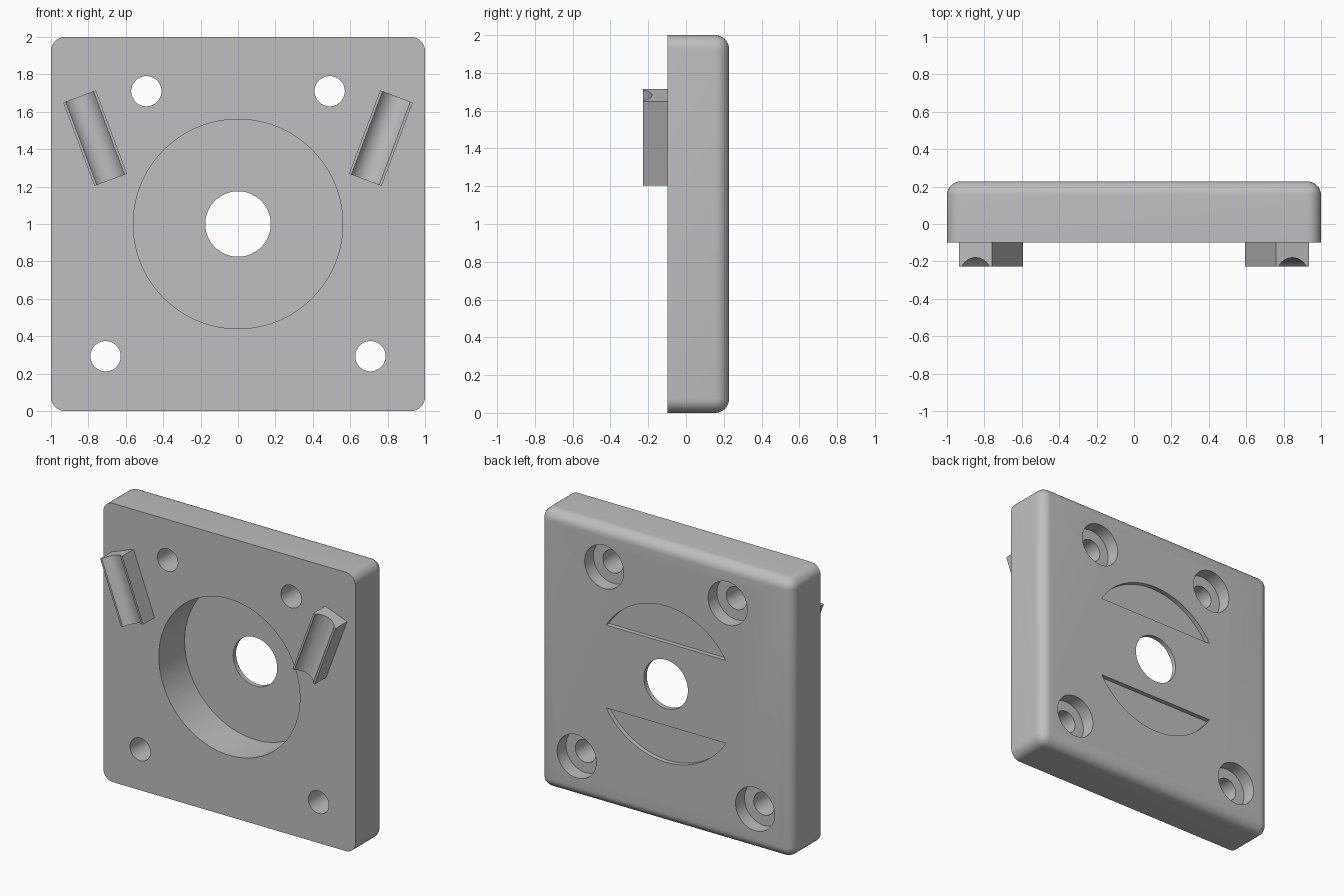
import bpy, bmesh
from math import sin, cos, pi, radians, sqrt, asin
from mathutils import Matrix, Vector

FRONT, BACK, PAD_FRONT = -0.098, 0.228, -0.228
MID = Vector((0, 0, 1))

cube = bpy.data.objects.get("Cube")
if cube:
    bpy.data.objects.remove(cube, do_unlink=True)

grey = bpy.data.materials.new("plain grey")
grey.use_nodes = True
COLOUR = (0.52, 0.52, 0.52, 1)
grey.diffuse_color = COLOUR
grey.node_tree.nodes["Principled BSDF"].inputs["Base Color"].default_value = COLOUR


def prism(outline, step):
    """Closed solid: a flat outline swept along a vector."""
    bm = bmesh.new()
    face = bm.faces.new([bm.verts.new(p) for p in outline])
    swept = bmesh.ops.extrude_face_region(bm, geom=[face], use_keep_orig=True)
    verts = [v for v in swept["geom"] if isinstance(v, bmesh.types.BMVert)]
    bmesh.ops.translate(bm, verts=verts, vec=step)
    bmesh.ops.recalc_face_normals(bm, faces=bm.faces)
    return bm


def disc(x, z, radius, y0, y1, sides=64):
    turn = [2 * pi * (i + 0.5) / sides for i in range(sides)]
    ring = [(x + radius * cos(a), y0, z + radius * sin(a)) for a in turn]
    return prism(ring, (0, y1 - y0, 0))


def add(name, bm):
    mesh = bpy.data.meshes.new(name)
    bm.to_mesh(mesh)
    bm.free()
    mesh.materials.append(grey)
    ob = bpy.data.objects.new(name, mesh)
    bpy.context.collection.objects.link(ob)
    return ob


def smooth(ob):
    bpy.ops.object.select_all(action="DESELECT")
    ob.select_set(True)
    bpy.context.view_layer.objects.active = ob
    bpy.ops.object.shade_smooth_by_angle(angle=radians(30))


# Square plate with rounded corners and rounded back rim
bm = prism([(-1, FRONT, 0), (1, FRONT, 0), (1, FRONT, 2), (-1, FRONT, 2)],
           (0, BACK - FRONT, 0))
rim = [e for e in bm.edges if max(v.co.y for v in e.verts) > 0]
bmesh.ops.bevel(bm, geom=rim, offset=0.075, segments=8, profile=0.5,
                affect="EDGES", clamp_overlap=True)
plate = add("plate", bm)

# Central bore, opening into two slots that leave a thin bridge at the back
bore = disc(0, 1, 0.56, -0.4, 0.195, 128)
for side in (-1, 1):
    bmesh.ops.bisect_plane(bore, geom=bore.verts[:] + bore.edges[:] + bore.faces[:],
                           plane_co=MID + Vector((0, 0, 0.297 * side)),
                           plane_no=(0, 0, 1))
lunes = [f for f in bore.faces if f.normal.y > 0.9
         and abs(f.calc_center_median().z - 1) > 0.3]
out = bmesh.ops.extrude_face_region(bore, geom=lunes)
bmesh.ops.translate(bore, vec=(0, 0.2, 0),
                    verts=[v for v in out["geom"] if isinstance(v, bmesh.types.BMVert)])
bmesh.ops.recalc_face_normals(bore, faces=bore.faces)
cutters = [add("bore_cutter", bore),
           add("centre_hole_cutter", disc(0, 1, 0.175, 0, 0.4))]

# Screw holes, counterbored from the back
for x, z in ((0.49, 1.71), (0.708, 0.293)):
    for side in (-1, 1):
        cutters.append(add("screw_hole_cutter", disc(side * x, z, 0.081, -0.4, 0.18, 48)))
        cutters.append(add("counterbore_cutter", disc(side * x, z, 0.155, BACK - 0.1, 0.4)))

for cutter in cutters:
    cutter.hide_render = True
    mod = plate.modifiers.new(cutter.name, "BOOLEAN")
    mod.operation = "DIFFERENCE"
    mod.solver = "EXACT"
    mod.object = cutter
bpy.context.view_layer.objects.active = plate
for mod in plate.modifiers[:]:
    bpy.ops.object.modifier_apply(modifier=mod.name)
for cutter in cutters:
    bpy.data.objects.remove(cutter, do_unlink=True)
smooth(plate)

# Tilted cradles with a round groove along the front
HALF_W, HALF_L, GROOVE_R, GROOVE_Y = 0.093, 0.238, 0.09, -0.27
drop = PAD_FRONT - GROOVE_Y
spread = asin(sqrt(GROOVE_R ** 2 - drop ** 2) / GROOVE_R)
angles = [spread * (1 - 2 * i / 20) for i in range(21)]
section = [(-HALF_W, PAD_FRONT), (-HALF_W, FRONT), (HALF_W, FRONT), (HALF_W, PAD_FRONT)]
section += [(GROOVE_R * sin(a), GROOVE_Y + GROOVE_R * cos(a)) for a in angles]
for name, side in (("left_cradle", 1), ("right_cradle", -1)):
    bm = prism([(x, y, -HALF_L) for x, y in section], (0, 0, 2 * HALF_L))
    bm.transform(Matrix.Translation((0.764 * side, 0, 1.459))
                 @ Matrix.Rotation(radians(20.5) * side, 4, "Y"))
    smooth(add(name, bm))
